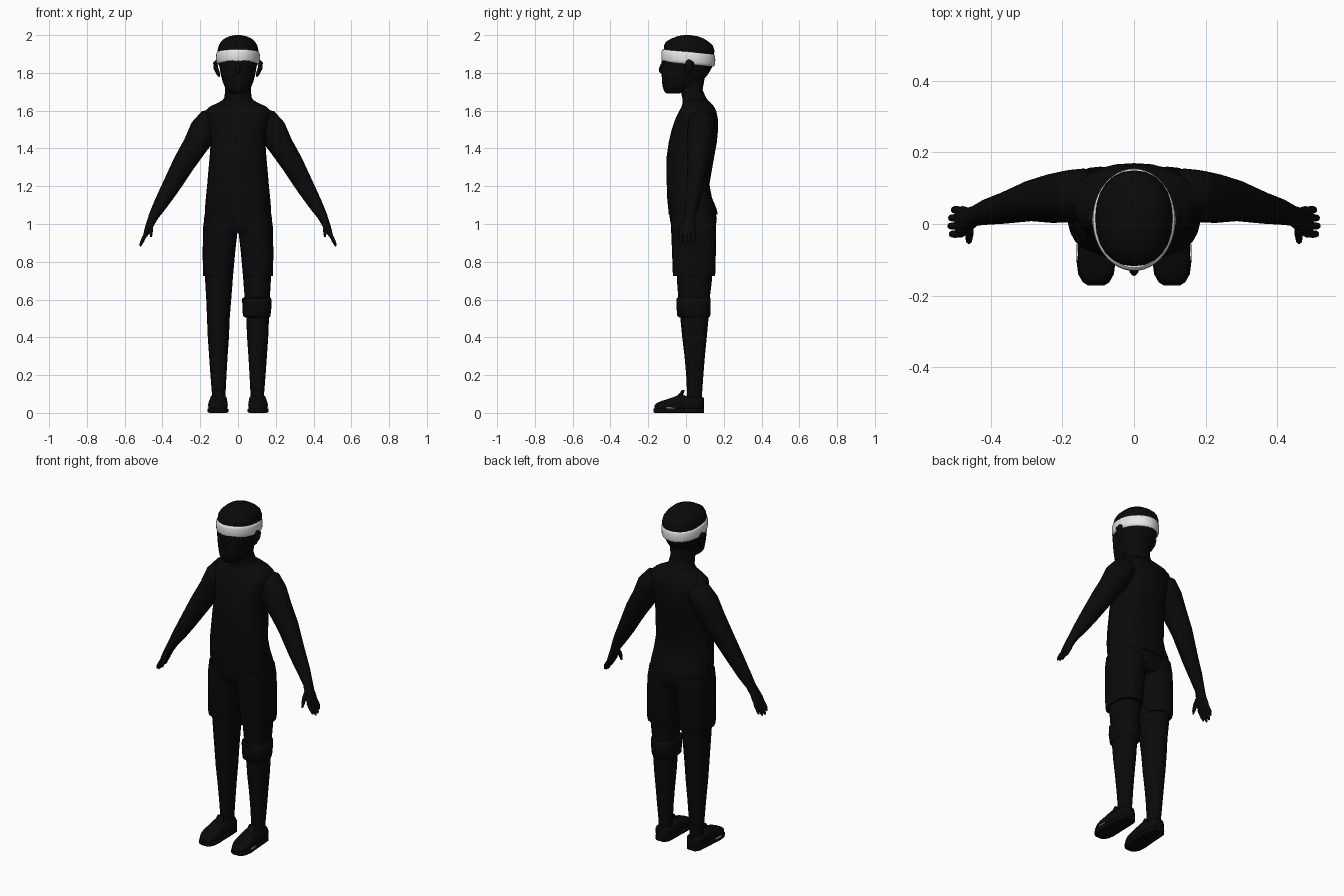
import bpy, bmesh, math
from mathutils import Vector


def material(name, value):
    m = bpy.data.materials.new(name)
    m.diffuse_color = (value, value, value, 1)
    return m


BLACK = material("near_black", 0.003)
WHITE = material("band_white", 0.8)


def oval(center, u, v, n=24, power=2.0):
    """Ring of points on a superellipse spanned by vectors u and v."""
    pts = []
    for i in range(n):
        a = 2 * math.pi * i / n
        c, s = math.cos(a), math.sin(a)
        pts.append(center + u * math.copysign(abs(c) ** (2 / power), c)
                   + v * math.copysign(abs(s) ** (2 / power), s))
    return pts


def loft(name, rings, mat=BLACK, closed=False, angle=50):
    """Skin a list of rings; capped at the ends, or closed into a loop."""
    bm = bmesh.new()
    vs = [[bm.verts.new(p) for p in r] for r in rings]
    n = len(vs[0])
    pairs = list(zip(vs, vs[1:])) + ([(vs[-1], vs[0])] if closed else [])
    for a, b in pairs:
        for i in range(n):
            j = (i + 1) % n
            bm.faces.new((a[i], a[j], b[j], b[i]))
    if not closed:
        bm.faces.new(vs[0])
        bm.faces.new(vs[-1])
    bmesh.ops.recalc_face_normals(bm, faces=bm.faces)
    me = bpy.data.meshes.new(name)
    bm.to_mesh(me)
    bm.free()
    ob = bpy.data.objects.new(name, me)
    bpy.context.collection.objects.link(ob)
    me.materials.append(mat)
    bpy.ops.object.select_all(action='DESELECT')
    ob.select_set(True)
    bpy.context.view_layer.objects.active = ob
    bpy.ops.object.shade_smooth_by_angle(angle=math.radians(angle))
    return ob


def upright(name, rows, side=1, power=2.2, mat=BLACK):
    """Rows of z, x0, x1, y0, y1 from bottom to top."""
    return loft(name, [oval(Vector((side * (x0 + x1) / 2, (y0 + y1) / 2, z)),
                            Vector(((x1 - x0) / 2, 0, 0)),
                            Vector((0, (y1 - y0) / 2, 0)), power=power)
                       for z, x0, x1, y0, y1 in rows], mat)


def limb(name, rows, side=1, n=20):
    """Rows of x, y, z, thickness in the xz plane, thickness along y."""
    pts = [Vector((side * r[0], r[1], r[2])) for r in rows]
    rings = []
    for i, r in enumerate(rows):
        d = pts[min(i + 1, len(pts) - 1)] - pts[max(i - 1, 0)]
        across = Vector((-d.z, 0, d.x)).normalized()
        rings.append(oval(pts[i], across * r[3], Vector((0, r[4], 0)), n))
    return loft(name, rings)


def shoe_part(name, rows, side, power):
    """Rows of y, x centre, half width, z0, z1 from toe to heel."""
    return loft(name, [oval(Vector((side * x, y, (z0 + z1) / 2)), Vector((w, 0, 0)),
                            Vector((0, 0, (z1 - z0) / 2)), power=power)
                       for y, x, w, z0, z1 in rows])


# Shirt
upright("shirt", [(1.05, -.175, .175, -.092, .168), (1.08, -.175, .175, -.094, .162),
                  (1.14, -.17, .17, -.1, .137), (1.21, -.163, .163, -.102, .124),
                  (1.28, -.157, .157, -.102, .136), (1.36, -.15, .15, -.102, .15),
                  (1.43, -.145, .145, -.092, .163), (1.5, -.152, .152, -.076, .17),
                  (1.56, -.166, .166, -.055, .168), (1.6, -.172, .172, -.035, .16),
                  (1.622, -.148, .148, -.022, .148), (1.645, -.1, .1, -.012, .128),
                  (1.66, -.075, .075, -.012, .11)], power=2.5)

# Neck
upright("neck", [(1.6, -.12, .12, -.03, .14), (1.64, -.092, .092, -.018, .128),
                 (1.67, -.072, .072, -.02, .105), (1.71, -.068, .068, -.03, .088),
                 (1.78, -.072, .072, -.05, .1)])

# Head
upright("head", [(1.69, -.028, .028, -.1, -.04), (1.697, -.046, .046, -.112, -.01),
                 (1.72, -.068, .068, -.122, .03), (1.75, -.08, .08, -.127, .08),
                 (1.79, -.091, .091, -.129, .115), (1.83, -.098, .098, -.13, .138),
                 (1.87, -.105, .105, -.128, .148), (1.91, -.105, .105, -.12, .148)])
limb("nose", [(0, -.124, 1.85, .008, .008), (0, -.131, 1.82, .011, .014),
              (0, -.128, 1.803, .014, .013), (0, -.122, 1.795, .008, .006)], n=12)

# Hair
upright("hair", [(1.87, -.104, .104, -.118, .148), (1.92, -.108, .108, -.118, .15),
                 (1.945, -.102, .102, -.117, .142), (1.965, -.09, .09, -.106, .12),
                 (1.983, -.07, .07, -.075, .092), (1.994, -.044, .044, -.045, .06),
                 (2.0, -.014, .014, -.012, .025)])

# Headband: rounded strip swept around the tilted head
band = []
for k in range(48):
    a = 2 * math.pi * k / 48
    out = Vector((math.cos(a), math.sin(a), 0))
    tilt = 1.879 - .012 * math.sin(a)
    mid = Vector((.107 * out.x, .012 + .134 * out.y, tilt))
    band.append(oval(mid, out * .009, Vector((0, 0, .033)), 12, 2.6))
loft("headband", band, WHITE, closed=True)

# Shorts
upright("shorts_waist", [(.95, -.15, .15, -.06, .14), (.985, -.182, .182, -.077, .158),
                         (1.03, -.18, .18, -.086, .163), (1.075, -.172, .172, -.088, .155)],
        power=2.6)

for s, tag in ((1, "_left"), (-1, "_right")):
    # Legs
    upright("leg" + tag, [(.05, .068, .136, .008, .085), (.1, .066, .138, .006, .085),
                          (.2, .061, .146, .001, .092), (.3, .055, .153, -.008, .1),
                          (.4, .048, .16, -.02, .11), (.5, .044, .164, -.03, .119),
                          (.6, .036, .168, -.04, .125), (.7, .028, .174, -.048, .137),
                          (.78, .025, .176, -.05, .14)], s)
    upright("shorts_leg" + tag, [(.725, .027, .184, -.068, .153), (.74, .025, .186, -.07, .155),
                                 (.85, .015, .187, -.074, .158), (.93, .006, .186, -.077, .16),
                                 (.99, 0, .184, -.08, .16), (1.05, 0, .175, -.08, .155)],
            s, 2.5)

    # Arms and hands
    limb("arm" + tag, [(.1, .085, 1.58, .035, .045), (.14, .085, 1.55, .07, .07),
                       (.18, .078, 1.495, .078, .073), (.227, .072, 1.415, .066, .069),
                       (.287, .065, 1.32, .059, .057), (.36, .045, 1.19, .047, .044),
                       (.41, .034, 1.105, .037, .036), (.445, .023, 1.045, .027, .028),
                       (.463, .012, 1.005, .022, .034), (.478, .007, .97, .018, .043),
                       (.492, .006, .937, .011, .041)], s)
    for i in range(4):
        y = -.028 + .0225 * i
        tip = (.514, .518, .516, .508)[i]
        low = (.895, .882, .884, .898)[i]
        limb("finger_%d" % (i + 1) + tag,
             [(.482, y, .955, .01, .01), (.5, y, .925, .01, .011),
              (tip - .004, y, low + .012, .008, .009), (tip, y, low, .003, .004)], s, 10)
    limb("thumb" + tag, [(.46, -.01, 1.01, .012, .016), (.46, -.032, .98, .011, .015),
                         (.461, -.045, .95, .009, .011), (.46, -.05, .93, .004, .005)], s, 10)

    # Ears
    limb("ear" + tag, [(.11, .015, 1.865, .008, .014), (.12, .02, 1.852, .012, .023),
                       (.117, .016, 1.825, .012, .02), (.105, .008, 1.795, .01, .013),
                       (.098, .004, 1.78, .004, .006)], s, 12)

    # Shoes
    shoe_part("shoe_sole" + tag, [(-.172, .106, .022, .002, .022), (-.163, .106, .037, 0, .025),
                                  (-.14, .106, .05, 0, .025), (-.1, .106, .055, 0, .025),
                                  (-.04, .105, .051, 0, .025), (.03, .103, .048, 0, .025),
                                  (.075, .103, .045, 0, .025), (.096, .103, .03, 0, .025)], s, 6)
    shoe_part("shoe_upper" + tag, [(-.168, .106, .024, .01, .04), (-.155, .106, .038, .01, .052),
                                   (-.13, .106, .048, .01, .063), (-.1, .106, .052, .01, .072),
                                   (-.06, .105, .049, .01, .086), (-.025, .104, .046, .01, .1),
                                   (.0, .103, .046, .01, .09), (.05, .103, .047, .01, .086),
                                   (.08, .103, .042, .01, .086), (.094, .103, .028, .012, .08)],
              s, 3)
    limb("shoe_tongue" + tag, [(.104, -.055, .07, .025, .014), (.104, -.025, .1, .026, .012),
                               (.104, -.014, .122, .02, .007)], s, 12)

    # Thin pale stripe on the outside of the sole
    bpy.ops.mesh.primitive_cube_add(size=1, location=(s * .159, -.08, .026))
    stripe = bpy.context.object
    stripe.name = "sole_stripe" + tag
    stripe.scale = (.006, .045, .005)
    stripe.data.materials.append(WHITE)

# Knee support on one leg only
upright("knee_support", [(.505, .04, .166, -.034, .12), (.513, .026, .172, -.046, .128),
                         (.56, .023, .177, -.051, .131), (.605, .022, .176, -.051, .131),
                         (.613, .034, .168, -.04, .125)], 1)
